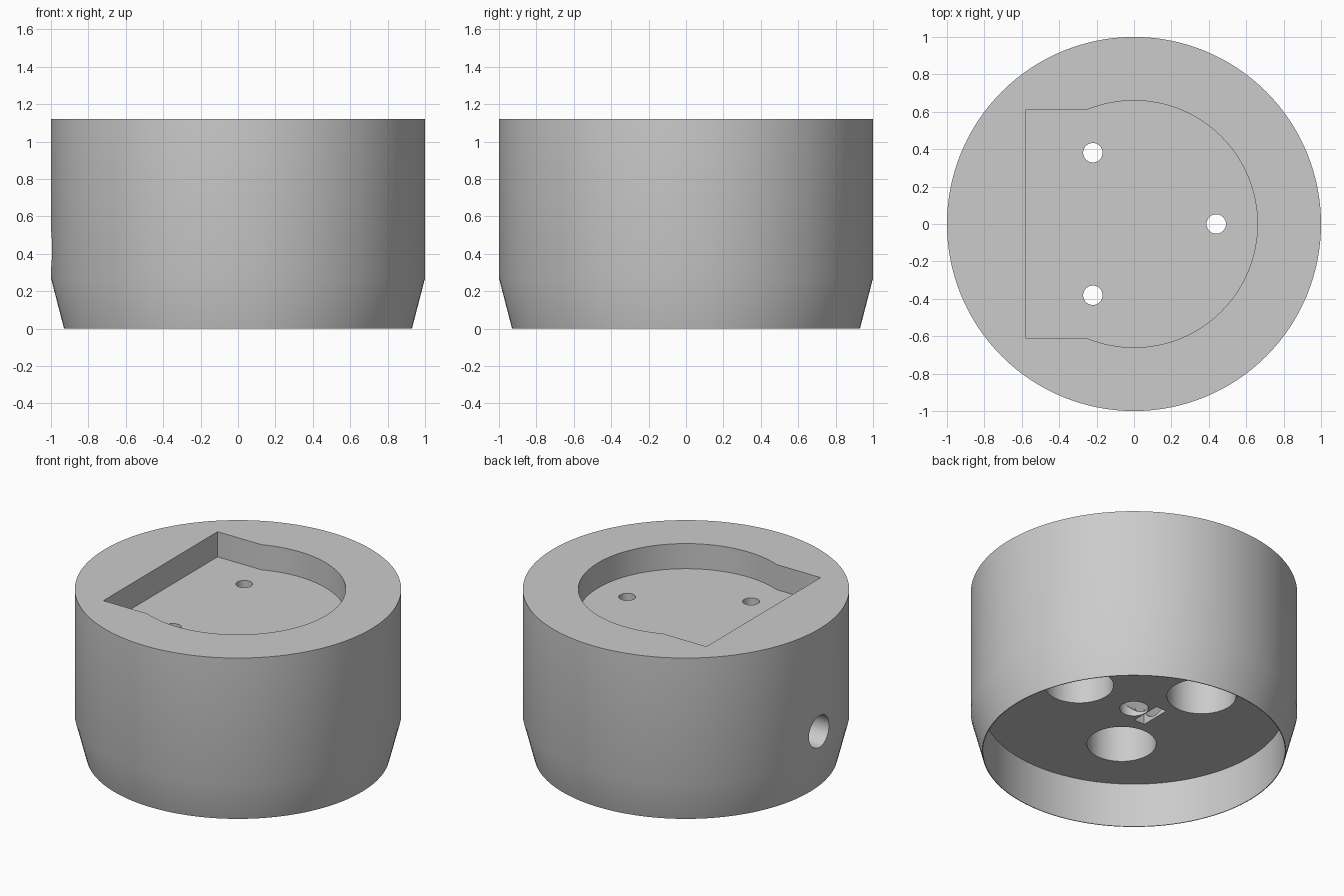
import bpy, bmesh, math
from mathutils import Matrix, Vector

cube = bpy.data.objects.get("Cube")
if cube:
    bpy.data.objects.remove(cube, do_unlink=True)

SEGMENTS = 128
HEIGHT = 1.12
CEILING = 0.30       # roof of the hollow underside
POCKET_FLOOR = 0.95

grey = bpy.data.materials.new("plain grey")
grey.use_nodes = True
grey.diffuse_color = (0.6, 0.6, 0.6, 1)
grey.node_tree.nodes["Principled BSDF"].inputs["Base Color"].default_value = (0.6, 0.6, 0.6, 1)


def make_object(name, bm):
    bmesh.ops.recalc_face_normals(bm, faces=bm.faces)
    mesh = bpy.data.meshes.new(name)
    bm.to_mesh(mesh)
    bm.free()
    mesh.materials.append(grey)
    obj = bpy.data.objects.new(name, mesh)
    bpy.context.collection.objects.link(obj)
    return obj


def lathe(name, profile):
    bm = bmesh.new()
    verts = [bm.verts.new((r, 0, z)) for r, z in profile]
    edges = [bm.edges.new(pair) for pair in zip(verts, verts[1:])]
    bmesh.ops.spin(bm, geom=verts + edges, cent=(0, 0, 0), axis=(0, 0, 1),
                   angle=math.tau, steps=SEGMENTS, use_duplicate=False)
    bmesh.ops.remove_doubles(bm, verts=bm.verts, dist=0.0001)
    # Close the flat top and the roof of the hollow
    bmesh.ops.holes_fill(bm, edges=[e for e in bm.edges if e.is_boundary], sides=0)
    return make_object(name, bm)


def rod(name, start, end, radius, segments=48):
    start, end = Vector(start), Vector(end)
    axis = end - start
    bm = bmesh.new()
    turn = axis.to_track_quat("Z", "Y").to_matrix().to_4x4()
    bmesh.ops.create_cone(bm, cap_ends=True, segments=segments, radius1=radius,
                          radius2=radius, depth=axis.length,
                          matrix=Matrix.Translation((start + end) / 2) @ turn)
    return make_object(name, bm)


def prism(name, outline, bottom, top):
    bm = bmesh.new()
    face = bm.faces.new([bm.verts.new((x, y, bottom)) for x, y in outline])
    grown = bmesh.ops.extrude_face_region(bm, geom=[face])
    moved = [v for v in grown["geom"] if isinstance(v, bmesh.types.BMVert)]
    bmesh.ops.translate(bm, verts=moved, vec=(0, 0, top - bottom))
    return make_object(name, bm)


def cut(target, cutter):
    cutter.hide_render = True
    mod = target.modifiers.new(cutter.name, "BOOLEAN")
    mod.operation = "DIFFERENCE"
    mod.solver = "EXACT"
    mod.object = cutter
    bpy.context.view_layer.objects.active = target
    bpy.ops.object.modifier_apply(modifier=mod.name)
    bpy.data.objects.remove(cutter, do_unlink=True)


# Round body with a tapered foot and a hollow underside
body = lathe("round_base", [(1, HEIGHT), (1, 0.27), (0.93, 0),
                            (0.925, 0), (0.925, CEILING)])

# Top pocket: round on one side, squared off on the other
RADIUS, HALF = 0.66, 0.61
sweep = math.pi - math.asin(HALF / RADIUS)
outline = [(-0.58, -HALF)]
for i in range(81):
    a = -sweep + 2 * sweep * i / 80
    outline.append((RADIUS * math.cos(a), RADIUS * math.sin(a)))
outline.append((-0.58, HALF))
cut(body, prism("top_pocket", outline, POCKET_FLOOR, HEIGHT + 0.1))

# Three screw holes with wide counterbores from below
for i in range(3):
    a = i * math.tau / 3
    x, y = 0.44 * math.cos(a), 0.44 * math.sin(a)
    cut(body, rod("counterbore", (x, y, 0.15), (x, y, 0.8), 0.212))
    cut(body, rod("screw_hole", (x, y, 0.7), (x, y, 1.05), 0.052, 32))

# Cable passage: side hole, central drop and tie slot
cut(body, rod("side_cable_hole", (-1.2, 0, 0.425), (0, 0, 0.425), 0.107))
cut(body, rod("central_cable_hole", (0, 0, 0.15), (0, 0, 0.48), 0.088))
slot = [(-0.17, -0.105), (-0.092, -0.105), (-0.092, 0.105), (-0.17, 0.105)]
cut(body, prism("tie_slot", slot, 0.15, 0.425))

# Smooth curved walls, crisp rims
bpy.ops.object.select_all(action="DESELECT")
body.select_set(True)
bpy.context.view_layer.objects.active = body
bpy.ops.object.shade_smooth_by_angle(angle=math.radians(30))
